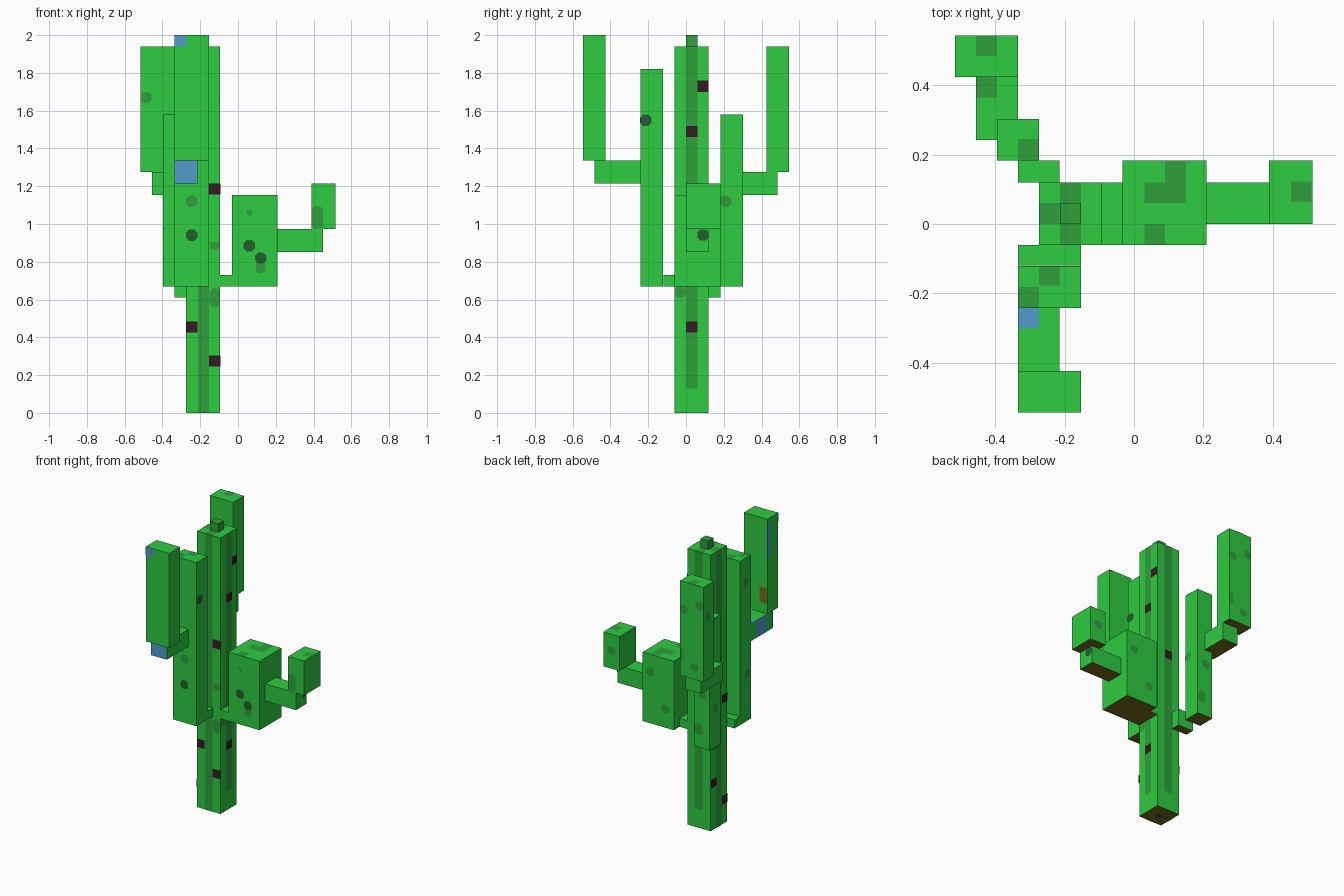
import bpy, bmesh, math
from mathutils import Vector


def material(name, srgb):
    m = bpy.data.materials.new(name)
    lin = [((c / 255 + 0.055) / 1.055) ** 2.4 if c > 10 else c / 255 / 12.92 for c in srgb]
    m.diffuse_color = (*lin, 1)
    return m


green = material("cactus green", (46, 204, 64))
mid = material("rib green", (46, 160, 60))
deep = material("deep green", (33, 96, 46))
black = material("thorn black", (50, 28, 35))
blue = material("flower blue", (82, 155, 205))
olive = material("underside olive", (115, 108, 32))


def box(name, x0, x1, y0, y1, z0, z1, mat=green):
    """Cuboid with an olive underside."""
    bm = bmesh.new()
    bmesh.ops.create_cube(bm, size=1)
    for v in bm.verts:
        v.co = Vector(((x0 + x1) / 2 + v.co.x * (x1 - x0),
                       (y0 + y1) / 2 + v.co.y * (y1 - y0),
                       (z0 + z1) / 2 + v.co.z * (z1 - z0)))
    bm.normal_update()
    for f in bm.faces:
        f.material_index = 1 if f.normal.z < -0.5 else 0
    finish(name, bm, [mat, olive])


def finish(name, bm, mats):
    me = bpy.data.meshes.new(name)
    bm.to_mesh(me)
    bm.free()
    for m in mats:
        me.materials.append(m)
    bpy.context.collection.objects.link(bpy.data.objects.new(name, me))


def patches(name, mat, items, rounded=False, lift=0.002):
    """Painted plates: (facing, plane, u, v, width, height) on an axis-aligned face."""
    bm = bmesh.new()
    for facing, plane, u, v, w, h in items:
        sign = 1 if facing[0] == "+" else -1
        axis = "xyz".index(facing[1])
        c = min(w, h) * 0.28 if rounded else 0
        a, b = w / 2, h / 2
        if rounded:
            pts = [(a - c, -b), (a, c - b), (a, b - c), (a - c, b),
                   (c - a, b), (-a, b - c), (-a, c - b), (c - a, -b)]
        else:
            pts = [(a, -b), (a, b), (-a, b), (-a, -b)]
        verts = []
        for p, q in pts:
            co = [u + p, v + q]
            co.insert(axis, plane + sign * lift)
            verts.append(bm.verts.new(co))
        f = bm.faces.new(verts)
        f.normal_update()
        if f.normal[axis] * sign < 0:
            f.normal_flip()
    finish(name, bm, [mat])


# Trunk and its tip
box("trunk", -.275, -.094, -.06, .12, 0, 1.94)
box("trunk_tip", -.213, -.153, 0, .06, 1.94, 2.0, mid)

# Front arm
box("front_arm_joint", -.335, -.153, -.12, -.06, .67, .73)
box("front_arm_lower", -.335, -.153, -.242, -.122, .67, 1.82)
box("front_arm_elbow", -.335, -.215, -.484, -.242, 1.214, 1.335)
box("front_arm_upper", -.335, -.153, -.545, -.425, 1.335, 2.0)

# Back arm
box("back_arm_joint", -.335, -.215, .12, .183, .61, .73)
box("back_arm_lower", -.396, -.275, .183, .303, .67, 1.58)
box("back_arm_elbow", -.456, -.335, .243, .484, 1.154, 1.275)
box("back_arm_upper", -.517, -.335, .425, .545, 1.275, 1.94)

# Right arm
box("right_arm_joint", -.094, -.033, -.06, .12, .67, .73)
box("right_arm_bulb", -.033, .21, -.06, .183, .67, 1.154)
box("right_arm_elbow", .21, .45, 0, .12, .852, .973)
box("right_arm_upper", .39, .515, 0, .183, .973, 1.214)

# Dark ribs running along the trunk, and its capped top
patches("trunk_ribs", mid, [
    ("-y", -.06, -.183, .97, .06, 1.94),
    ("+y", .12, -.183, 1.035, .06, 1.81),
    ("+x", -.094, .03, 1.035, .06, 1.81),
    ("-x", -.275, .03, .97, .06, 1.94),
    ("+z", 1.94, -.183, .03, .06, .18),
    ("+z", 1.94, -.244, .03, .06, .06),
])

# Soft mid-green blotches
patches("blotches", mid, [
    ("-y", -.242, -.245, 1.12, .06, .06), ("-y", .425, -.487, 1.67, .06, .06),
    ("-y", -.06, -.123, .885, .058, .04), ("-y", -.06, -.123, .61, .058, .1),
    ("-y", -.06, .12, .78, .05, .08), ("-y", -.06, .06, 1.06, .03, .03),
    ("-y", 0, .42, 1.035, .06, .12), ("+x", -.275, .21, 1.12, .06, .06),
    ("+x", -.094, -.03, .64, .06, .06),
    # back faces
    ("+y", .545, -.365, 1.75, .06, .06), ("+y", .545, -.485, 1.8, .06, .06),
    ("+y", .545, -.35, 1.43, .03, .08), ("+y", .545, -.45, 1.36, .06, .05),
    ("+y", .303, -.34, 1.05, .06, .06), ("+y", .303, -.31, .8, .06, .08),
    ("+y", .183, .15, 1.03, .06, .06), ("+y", .183, .03, .8, .06, .06),
    ("+y", .183, .45, 1.1, .06, .06),
    # left faces
    ("-x", -.517, .5, 1.72, .05, .06), ("-x", -.396, .24, .95, .05, .06),
    ("-x", -.335, -.18, 1.65, .05, .06), ("-x", -.335, -.2, 1.0, .05, .06),
], rounded=True)
patches("top_blotches", mid, [
    ("+z", 1.94, -.426, .515, .06, .06), ("+z", 1.275, -.426, .395, .06, .06),
    ("+z", 1.58, -.305, .215, .06, .06), ("+z", 1.82, -.305, -.212, .06, .06),
    ("+z", 1.82, -.245, -.15, .06, .055), ("+z", 1.154, .12, .12, .06, .12),
    ("+z", 1.154, .06, .09, .06, .06), ("+z", 1.154, .06, -.03, .06, .06),
    ("+z", 1.214, .483, .093, .06, .06),
])

# Deep green spots
patches("deep_spots", deep, [
    ("-y", -.242, -.245, .94, .06, .06), ("-y", -.06, .06, .885, .06, .06),
    ("-y", -.06, .12, .82, .06, .06), ("+x", -.153, -.213, 1.55, .06, .06),
    ("+x", .45, .09, .942, .06, .06), ("-z", 0, -.183, .03, .05, .05),
], rounded=True, lift=0.004)

# Square thorns on the trunk
patches("thorns", black, [
    ("-y", -.06, -.245, .455, .06, .06), ("-y", -.06, -.123, .275, .06, .06),
    ("-y", -.06, -.123, 1.185, .06, .06), ("+x", -.094, .09, 1.73, .06, .06),
    ("+x", -.094, .03, 1.49, .06, .06), ("+x", -.094, .03, .455, .06, .06),
    ("+y", .12, -.183, 1.14, .06, .06), ("-x", -.275, .09, .33, .06, .06),
    ("-x", -.275, -.03, .17, .06, .06), ("-x", -.275, -.03, .88, .06, .06),
], lift=0.004)

# Blue flower marks on the front arm
patches("blue_marks", blue, [
    ("-y", -.484, -.275, 1.275, .12, .12), ("-y", -.545, -.305, 1.97, .06, .06),
    ("+z", 1.335, -.305, -.27, .06, .06), ("-x", -.335, -.36, 1.275, .12, .12),
    ("-x", -.335, -.44, 1.85, .03, .24),
])

# Olive mark on the back of the front arm
patches("olive_mark", olive, [("+y", -.425, -.305, 1.46, .06, .11)])
